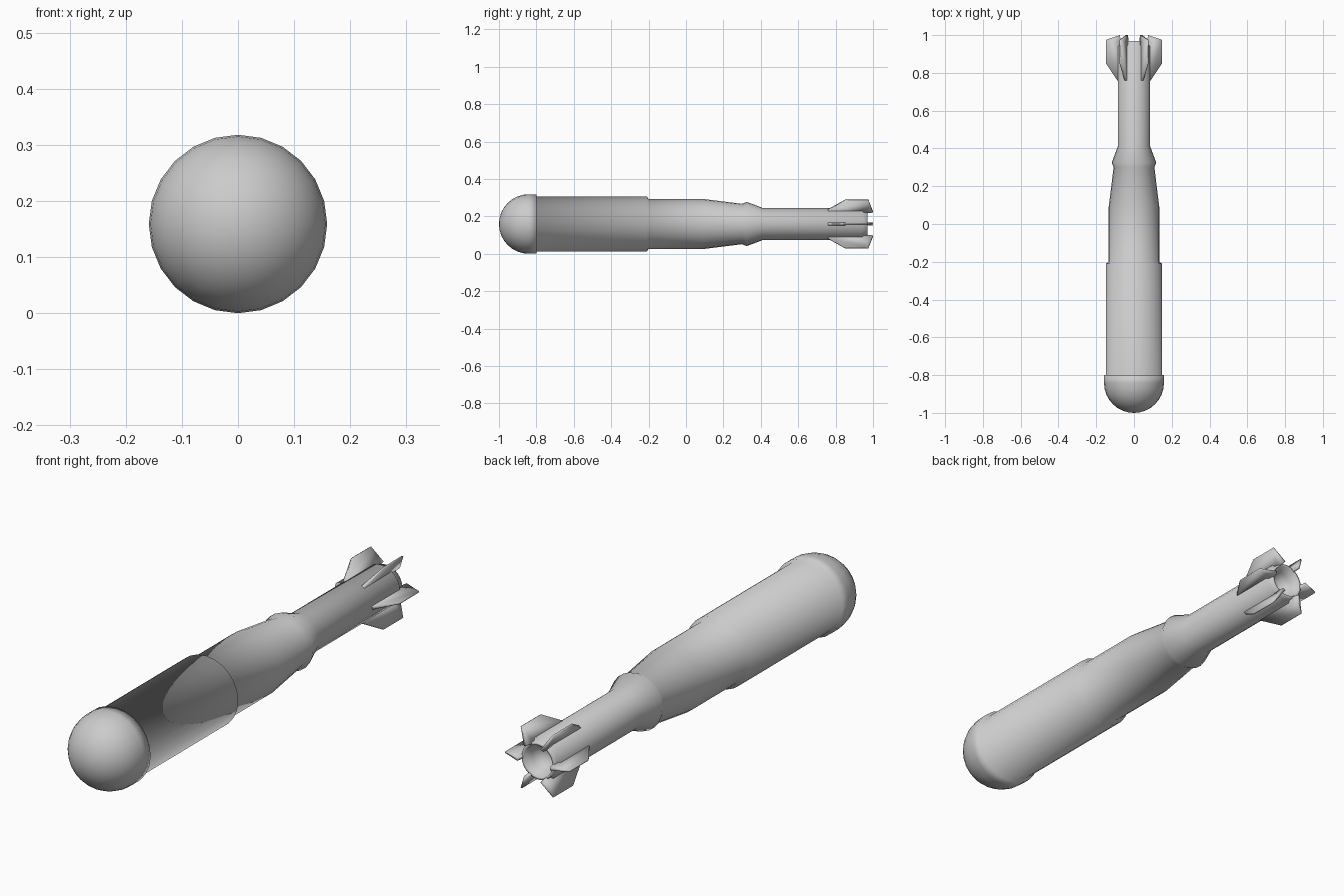
import bpy, bmesh
from math import sin, cos, pi, radians
from mathutils import Matrix, Vector

cube = bpy.data.objects.get("Cube")
if cube:
    bpy.data.objects.remove(cube)

AXIS_Z = 0.159
SIDES = 24

grey = bpy.data.materials.new("plain_grey")
grey.use_nodes = True
colour = (0.6, 0.6, 0.6, 1)
grey.diffuse_color = colour
grey.node_tree.nodes["Principled BSDF"].inputs["Base Color"].default_value = colour


def finish(name, bm):
    bmesh.ops.recalc_face_normals(bm, faces=bm.faces)
    for f in bm.faces:
        f.smooth = True
    mesh = bpy.data.meshes.new(name)
    bm.to_mesh(mesh)
    bm.free()
    mesh.materials.append(grey)
    obj = bpy.data.objects.new(name, mesh)
    obj.location.z = AXIS_Z
    bpy.context.collection.objects.link(obj)
    return obj


def lathe(name, profile):
    """Spin (y, radius) points around the long axis."""
    bm = bmesh.new()
    verts = [bm.verts.new((0, y, r)) for y, r in profile]
    edges = [bm.edges.new(pair) for pair in zip(verts, verts[1:])]
    bmesh.ops.spin(bm, geom=verts + edges, cent=(0, 0, 0), axis=(0, 1, 0),
                   angle=2 * pi, steps=SIDES)
    bmesh.ops.remove_doubles(bm, verts=bm.verts, dist=0.0001)
    return finish(name, bm)


# Body: round nose, wide sleeve, tapering waist, collar, tail tube, hollow end
nose = [(-0.841 - 0.159 * cos(a), 0.159 * sin(a))
        for a in (i * pi / 16 for i in range(9))]
lathe("body", nose + [
    (-0.80, 0.159), (-0.80, 0.148),
    (-0.21, 0.148), (-0.20, 0.134),
    (0.09, 0.134), (0.30, 0.108),
    (0.325, 0.118), (0.41, 0.086),
    (0.94, 0.086), (0.95, 0.077),
    (0.97, 0.076), (0.97, 0.066),
    (0.93, 0.057), (0.90, 0.035), (0.89, 0),
])

# Six tail fins, thick at the root and thin at the outer edge
outline = [(0.07, 0.75, 0.007), (0.088, 0.76, 0.007), (0.148, 0.85, 0.003),
           (0.148, 0.975, 0.003), (0.075, 1.0, 0.007), (0.068, 0.96, 0.007)]
for i in range(6):
    bm = bmesh.new()
    loops = [[bm.verts.new((r, y, side * t)) for r, y, t in outline]
             for side in (-1, 1)]
    for loop in loops:
        bm.faces.new(loop)
    for a in range(len(outline)):
        b = (a + 1) % len(outline)
        bm.faces.new((loops[0][a], loops[0][b], loops[1][b], loops[1][a]))
    bmesh.ops.rotate(bm, verts=bm.verts, cent=Vector(),
                     matrix=Matrix.Rotation(radians(60 * i), 3, 'Y'))
    finish("tail_fin_%d" % (i + 1), bm)
